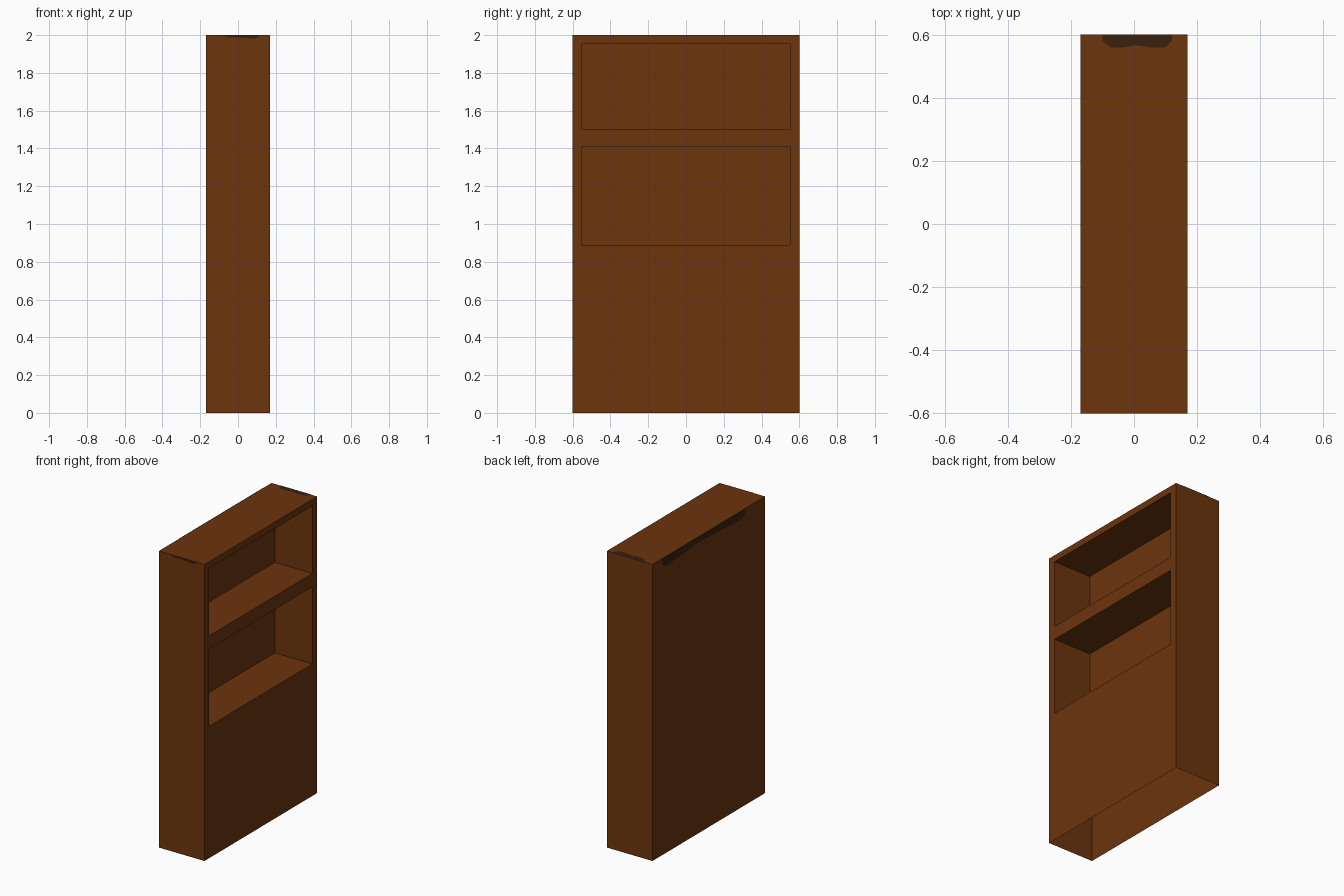
import bpy, bmesh
from mathutils import Vector

if "Cube" in bpy.data.objects:
    bpy.data.objects.remove(bpy.data.objects["Cube"])

HX, HY, H = 0.17, 0.6, 2.0
NICHES = [(0.89, 1.41), (1.50, 1.955)]   # z ranges of the shelf openings
NY, DEPTH = 0.55, 0.28


def material(name, rgb):
    m = bpy.data.materials.new(name)
    m.diffuse_color = (*rgb, 1.0)
    m.use_nodes = True
    m.node_tree.nodes["Principled BSDF"].inputs["Base Color"].default_value = m.diffuse_color
    return m


brown = material("brown wood", (0.150, 0.035, 0.004))
dark = material("dark worn wood", (0.042, 0.015, 0.004))


def finish(bm, name, mat):
    me = bpy.data.meshes.new(name)
    bm.to_mesh(me)
    bm.free()
    me.materials.append(mat)
    ob = bpy.data.objects.new(name, me)
    bpy.context.collection.objects.link(ob)
    return ob


# Cabinet shell: thin box, open underneath
bm = bmesh.new()
bmesh.ops.create_cube(bm, size=1.0)
for v in bm.verts:
    v.co = Vector((v.co.x * 2 * HX, v.co.y * 2 * HY, (v.co.z + 0.5) * H))
bottom = [f for f in bm.faces if f.normal.z < -0.9]
bmesh.ops.delete(bm, geom=bottom, context='FACES_ONLY')

# Cut lines for the shelf openings
cuts = [((0, s * NY, 0), (0, 1, 0)) for s in (-1, 1)]
cuts += [((0, 0, z), (0, 0, 1)) for pair in NICHES for z in pair]
for co, no in cuts:
    geom = bm.verts[:] + bm.edges[:] + bm.faces[:]
    bmesh.ops.bisect_plane(bm, geom=geom, dist=1e-5, plane_co=co, plane_no=no)
bm.normal_update()

# Push each opening inwards to make the niche
for z0, z1 in NICHES:
    faces = []
    for f in bm.faces:
        c = f.calc_center_median()
        if c.x > HX - 0.001 and abs(c.y) < NY and z0 < c.z < z1:
            faces.append(f)
    res = bmesh.ops.extrude_face_region(bm, geom=faces)
    verts = [g for g in res["geom"] if isinstance(g, bmesh.types.BMVert)]
    bmesh.ops.translate(bm, verts=verts, vec=(-DEPTH, 0, 0))
    old = [f for f in faces if f.is_valid]
    if old:
        bmesh.ops.delete(bm, geom=old, context='FACES_ONLY')
bm.normal_update()
finish(bm, "bookcase_body", brown)


# Worn dark patches along the upper edges, as paper-thin plates
def patch(name, outline, place, normal):
    bm = bmesh.new()
    f = bm.faces.new([bm.verts.new(place(a, b)) for a, b in outline])
    f.normal_update()
    if f.normal.dot(Vector(normal)) < 0:
        f.normal_flip()
    finish(bm, name, dark)


E = 0.0015
patch("worn_patch_top",
      [(-0.10, 0), (-0.10, 0.02), (-0.075, 0.04), (-0.03, 0.04), (0.0, 0.034),
       (0.03, 0.037), (0.05, 0.04), (0.10, 0.04), (0.12, 0.02), (0.12, 0)],
      lambda a, b: (a, HY - b, H + E), (0, 0, 1))
patch("worn_patch_end",
      [(-0.08, 0), (-0.06, 0.012), (0.0, 0.012), (0.08, 0.018), (0.10, 0.016), (0.115, 0)],
      lambda a, b: (a, -HY - E, H - b), (0, -1, 0))
patch("worn_patch_back",
      [(0.51, 0), (0.50, 0.04), (0.46, 0.065), (0.32, 0.055), (0.10, 0.038),
       (-0.10, 0.045), (-0.34, 0.058), (-0.38, 0.045), (-0.385, 0)],
      lambda a, b: (-HX - E, a, H - b), (-1, 0, 0))
